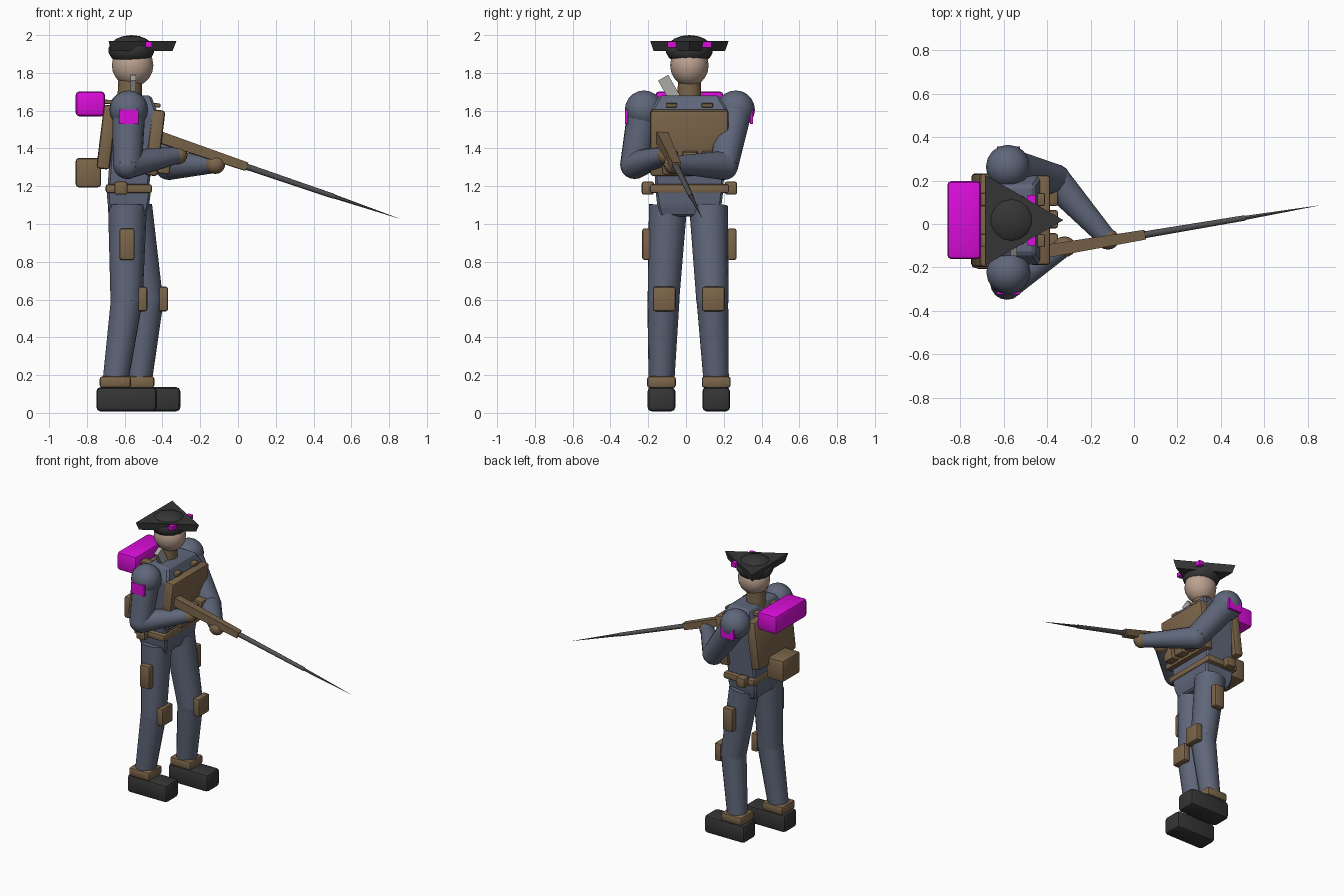
import bpy, bmesh, math
from mathutils import Vector, Matrix

cube = bpy.data.objects.get("Cube")
if cube:
    bpy.data.objects.remove(cube, do_unlink=True)


def material(name, r, g, b):
    m = bpy.data.materials.new(name)
    m.diffuse_color = (r, g, b, 1)
    m.use_nodes = True
    node = next(n for n in m.node_tree.nodes if n.type == 'BSDF_PRINCIPLED')
    node.inputs["Base Color"].default_value = (r, g, b, 1)
    return m


BLUE = material("uniform_blue", .115, .135, .195)
BROWN = material("leather_brown", .2, .13, .068)
DARK = material("charcoal", .036, .036, .036)
SKIN = material("skin", .5, .36, .28)
PINK = material("magenta", .7, .004, .7)
STEEL = material("pale_steel", .4, .4, .38)
BARREL = material("gunmetal", .09, .09, .095)

MID = 0.018      # side-to-side centre of the body
LEAN = math.radians(7)


def finish(name, bm, mat, smooth=True):
    bmesh.ops.recalc_face_normals(bm, faces=bm.faces)
    mesh = bpy.data.meshes.new(name)
    bm.to_mesh(mesh)
    bm.free()
    mesh.materials.append(mat)
    ob = bpy.data.objects.new(name, mesh)
    bpy.context.collection.objects.link(ob)
    if smooth:
        bpy.ops.object.select_all(action='DESELECT')
        ob.select_set(True)
        bpy.context.view_layer.objects.active = ob
        bpy.ops.object.shade_smooth_by_angle(angle=math.radians(40))
    return ob


def box(name, mat, loc, size, bevel=.012, axis='Y', angle=0):
    bm = bmesh.new()
    bmesh.ops.create_cube(bm, size=1)
    bmesh.ops.scale(bm, vec=size, verts=bm.verts)
    if bevel:
        bmesh.ops.bevel(bm, geom=bm.edges[:], offset=bevel, segments=2,
                        profile=.5, affect='EDGES')
    bm.transform(Matrix.Translation(loc) @ Matrix.Rotation(angle, 4, axis))
    return finish(name, bm, mat)


def ball(name, mat, loc, radii, segments=16):
    bm = bmesh.new()
    bmesh.ops.create_uvsphere(bm, u_segments=segments, v_segments=segments // 2 + 2, radius=1)
    bm.transform(Matrix.Translation(loc) @ Matrix.Diagonal((*radii, 1)))
    return finish(name, bm, mat)


def limb(name, mat, a, b, r1, r2, sides=14, twist=0):
    """Tapered tube from a to b."""
    a, b = Vector(a), Vector(b)
    d = b - a
    bm = bmesh.new()
    bmesh.ops.create_cone(bm, cap_ends=True, segments=sides, radius1=r1,
                          radius2=r2, depth=d.length)
    bm.transform(Matrix.Translation((a + b) / 2) @ d.to_track_quat('Z', 'Y').to_matrix().to_4x4()
                 @ Matrix.Rotation(twist, 4, 'Z'))
    return finish(name, bm, mat)


def loft(name, mat, rings):
    """Rectangular sections: (x centre, z, x size, y size)."""
    bm = bmesh.new()
    loops = [[bm.verts.new((x + i * sx / 2, MID + j * sy / 2, z))
              for i, j in ((-1, -1), (1, -1), (1, 1), (-1, 1))] for x, z, sx, sy in rings]
    for low, high in zip(loops, loops[1:]):
        for k in range(4):
            n = (k + 1) % 4
            bm.faces.new((low[k], low[n], high[n], high[k]))
    bm.faces.new(loops[0])
    bm.faces.new(loops[-1])
    bmesh.ops.bevel(bm, geom=bm.edges[:], offset=.012, segments=1, affect='EDGES')
    return finish(name, bm, mat, smooth=False)


# Legs: hip, knee and ankle for each side
LEGS = {
    "right": ((-.585, -.095, 1.1), (-.59, -.12, .59), (-.65, -.13, .16), -1),
    "left": ((-.555, .12, 1.09), (-.48, .14, .59), (-.525, .16, .16), 1),
}
for side, (hip, knee, ankle, s) in LEGS.items():
    limb(side + "_thigh", BLUE, knee, hip, .085, .103)
    ball(side + "_knee", BLUE, knee, (.085, .085, .085))
    limb(side + "_shin", BLUE, ankle, knee, .068, .085)
    ax, ay, az = ankle
    box(side + "_boot", DARK, (ax + .06, ay, .072), (.32, .147, .128), .022)
    box(side + "_boot_cuff", BROWN, (ax, ay, .163), (.165, .153, .062), .015)
    box(side + "_knee_pad", BROWN, (knee[0] + .085, knee[1] + .005, .603), (.05, .122, .13))
    box(side + "_thigh_pouch", BROWN, ((hip[0] + knee[0]) / 2, MID + s * .225, .893),
        (.08, .05, .167))

# Hips, belt and torso
loft("pelvis", BLUE, [(-.58, 1.04, .18, .31), (-.58, 1.1, .22, .34), (-.578, 1.18, .235, .36)])
box("belt", BROWN, (-.578, MID, 1.187), (.245, .42, .047))
for s in (-1, 1):
    box("belt_side_pouch", BROWN, (-.62, MID + s * .22, 1.19), (.07, .065, .07))
loft("torso", BLUE, [(-.58, 1.2, .22, .36), (-.56, 1.42, .23, .39),
                     (-.545, 1.6, .23, .41), (-.54, 1.68, .16, .315)])

# Chest and back panels, straps and pouches
box("chest_panel", BROWN, (-.44, MID, 1.43), (.07, .415, .35), .016, angle=LEAN)
box("back_panel", BROWN, (-.695, MID, 1.46), (.07, .43, .34), .016, angle=LEAN)
for s in (-1, 1):
    box("shoulder_strap", BROWN, (-.565, MID + s * .095, 1.638), (.31, .06, .022), .006,
        angle=math.radians(4))
for y in (-.085, .022, .125):
    box("chest_pouch", BROWN, (-.39, y, 1.325), (.07, .085, .12), angle=LEAN)
box("bedroll", PINK, (-.782, MID, 1.636), (.155, .36, .132), .02)
box("back_pouch", BROWN, (-.792, MID, 1.272), (.135, .2, .155), .016)

# Arms: shoulder, elbow and hand for each side
ARMS = {
    "right": ((-.578, -.222, 1.605), (-.585, -.272, 1.315), (-.32, -.105, 1.365), -.315),
    "left": ((-.58, .263, 1.605), (-.365, .2, 1.31), (-.12, -.07, 1.315), .347),
}
for side, (shoulder, elbow, hand, band_y) in ARMS.items():
    ball(side + "_shoulder", BLUE, shoulder, (.102, .102, .102))
    limb(side + "_upper_arm", BLUE, elbow, shoulder, .077, .088)
    ball(side + "_elbow", BLUE, elbow, (.077, .077, .077))
    limb(side + "_forearm", BLUE, elbow, hand, .077, .045)
    ball(side + "_glove", BROWN, hand, (.052, .048, .05))
    box(side + "_arm_band", PINK, (-.578, band_y, 1.567), (.105, .018, .077), 0)

# Neck, head and three-cornered hat
limb("neck", BROWN, (-.575, MID, 1.64), (-.57, MID, 1.79), .065, .062)
ball("head", SKIN, (-.558, MID, 1.84), (.11, .102, .112))
ball("hat_crown", DARK, (-.565, MID, 1.92), (.125, .125, .08), 14)
limb("hat_brim", DARK, (-.565, MID, 1.915), (-.565, MID, 1.97), .218, .24, 3,
     math.radians(0)).name = "hat_brim"
brim = bpy.data.objects["hat_brim"]
# Turn the brim so that one corner points forward
corner = max(brim.data.vertices, key=lambda v: v.co.z).co
pivot = Vector((-.565, MID, 0))
turn = -math.atan2(corner.y - MID, corner.x + .565)
brim.data.transform(Matrix.Translation(pivot) @ Matrix.Rotation(turn, 4, 'Z')
                    @ Matrix.Translation(-pivot))
box("hat_ribbon", PINK, (-.472, MID, 1.95), (.036, .232, .03), 0)
box("collar_blade", STEEL, (-.554, -.09, 1.72), (.03, .062, .125), 0, 'X', math.radians(30))

# Long gun, along one straight line
BUTT, TIP = Vector((-.46, -.135, 1.475)), Vector((.85, .085, 1.03))


def along(t):
    return BUTT.lerp(TIP, t)


limb("gun_stock", BROWN, along(0), along(.385), .044, .032, 4, math.radians(45))
limb("gun_barrel", BARREL, along(.36), along(.74), .017, .013, 10)
limb("bayonet", BARREL, along(.74), TIP, .011, .0005, 6)
